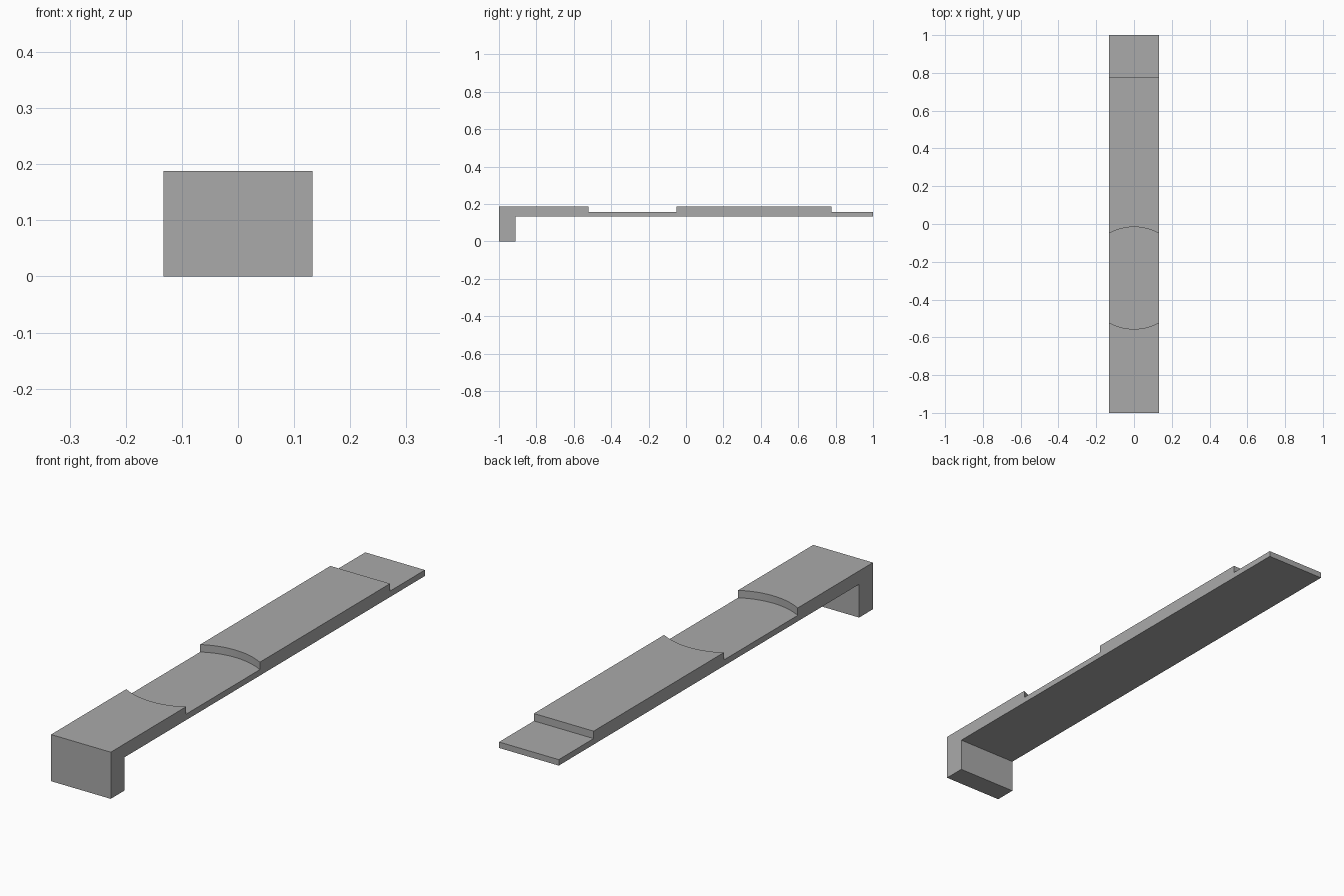
import bpy
import bmesh
from math import radians

cube = bpy.data.objects.get("Cube")
if cube:
    bpy.data.objects.remove(cube, do_unlink=True)

HALF_WIDTH = 0.133
UNDERSIDE, STEP, TOP = 0.134, 0.158, 0.188

grey = bpy.data.materials.new("plain grey")
grey.use_nodes = True
colour = (0.4, 0.4, 0.4, 1)
grey.diffuse_color = colour
grey.node_tree.nodes["Principled BSDF"].inputs["Base Color"].default_value = colour


def link_object(name, bm):
    bmesh.ops.recalc_face_normals(bm, faces=bm.faces)
    mesh = bpy.data.meshes.new(name)
    bm.to_mesh(mesh)
    bm.free()
    mesh.materials.append(grey)
    obj = bpy.data.objects.new(name, mesh)
    bpy.context.collection.objects.link(obj)
    return obj


# Hooked bar: side profile (y, z) extruded across the width
profile = [(-1, 0), (-0.912, 0), (-0.912, UNDERSIDE), (1, UNDERSIDE),
           (1, STEP), (0.778, STEP), (0.778, TOP), (-1, TOP)]
bm = bmesh.new()
side = bm.faces.new([bm.verts.new((-HALF_WIDTH, y, z)) for y, z in profile])
extruded = bmesh.ops.extrude_face_region(bm, geom=[side])
moved = [v for v in extruded["geom"] if isinstance(v, bmesh.types.BMVert)]
bmesh.ops.translate(bm, verts=moved, vec=(2 * HALF_WIDTH, 0, 0))
bar = link_object("hooked_bar", bm)

# Round cutter for the shallow recess in the top
bm = bmesh.new()
bmesh.ops.create_cone(bm, cap_ends=True, segments=128,
                      radius1=0.27, radius2=0.27, depth=0.2)
bmesh.ops.translate(bm, verts=bm.verts, vec=(0, -0.286, STEP + 0.1))
cutter = link_object("recess_cutter", bm)
cutter.hide_render = True

# Cut the recess, then discard the cutter
recess = bar.modifiers.new("recess", "BOOLEAN")
recess.operation = "DIFFERENCE"
recess.solver = "EXACT"
recess.object = cutter
bpy.ops.object.select_all(action="DESELECT")
bpy.context.view_layer.objects.active = bar
bar.select_set(True)
bpy.ops.object.modifier_apply(modifier=recess.name)
bpy.data.objects.remove(cutter, do_unlink=True)

# Smooth curved walls, sharp edges elsewhere
bpy.ops.object.shade_smooth_by_angle(angle=radians(30))
